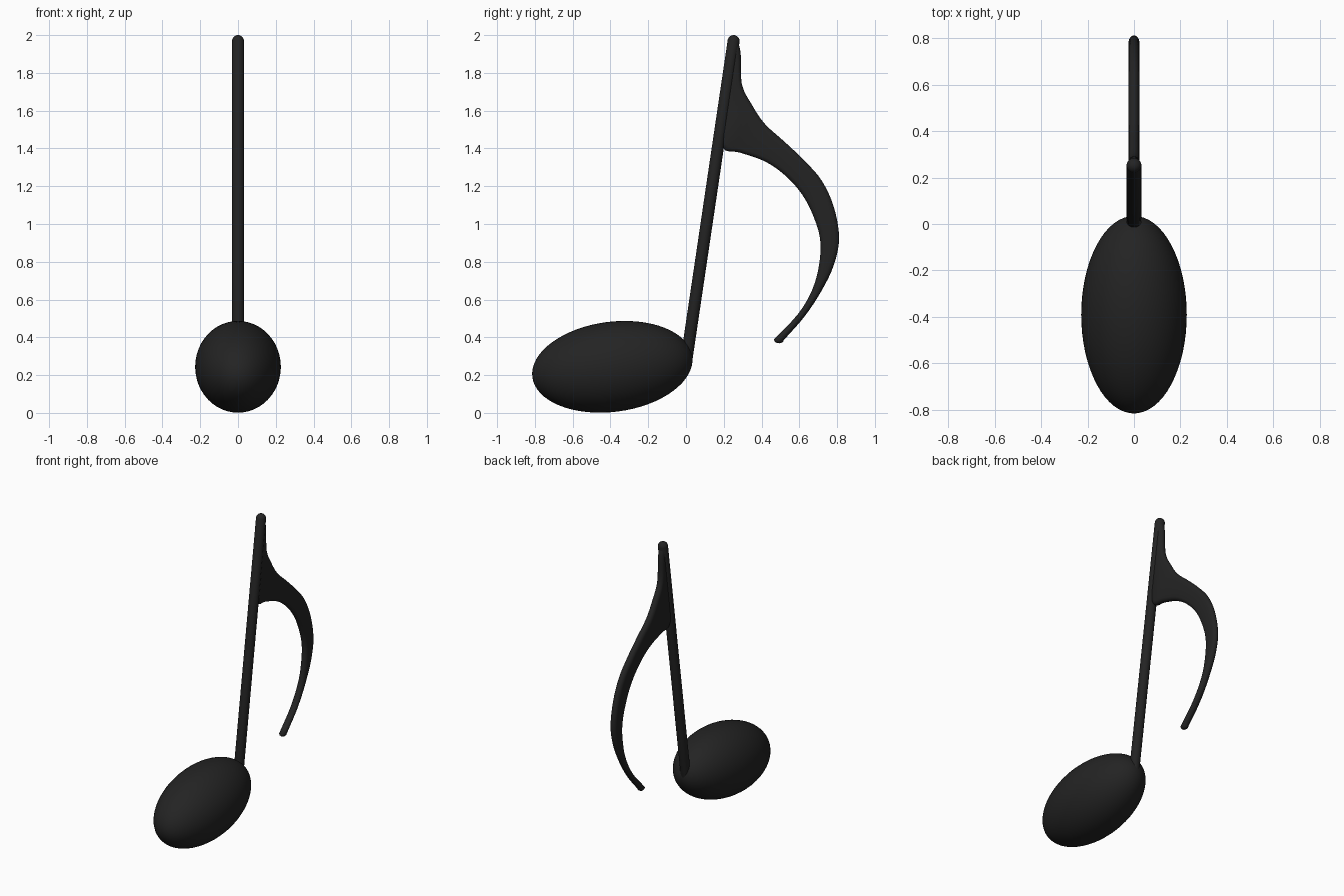
import bpy, bmesh, math
from mathutils import Vector, Matrix

if "Cube" in bpy.data.objects:
    bpy.data.objects.remove(bpy.data.objects["Cube"])

black = bpy.data.materials.new("matte black")
black.diffuse_color = (0.017, 0.017, 0.017, 1)
black.use_nodes = True
black.node_tree.nodes["Principled BSDF"].inputs["Base Color"].default_value = black.diffuse_color


def finish(bm, name):
    bmesh.ops.recalc_face_normals(bm, faces=bm.faces[:])
    for f in bm.faces:
        f.smooth = True
    me = bpy.data.meshes.new(name)
    bm.to_mesh(me)
    bm.free()
    me.materials.append(black)
    ob = bpy.data.objects.new(name, me)
    bpy.context.collection.objects.link(ob)
    return ob


# Note head: tilted ellipsoid with its poles along y
bm = bmesh.new()
bmesh.ops.create_uvsphere(bm, u_segments=48, v_segments=32, radius=1)
bm.transform(Matrix.Translation((0, -0.39, 0.244))
             @ Matrix.Rotation(0.129, 4, 'X')
             @ Matrix.Diagonal((0.227, 0.427, 0.2385, 1))
             @ Matrix.Rotation(math.pi / 2, 4, 'X'))
finish(bm, "note_head")

# Stem: leaning capsule
low, high = Vector((0, 0.002, 0.28)), Vector((0, 0.252, 1.968))
bm = bmesh.new()
bmesh.ops.create_uvsphere(bm, u_segments=32, v_segments=13, radius=0.032)
for v in bm.verts:
    if v.co.z > 0:
        v.co.z += (high - low).length
turn = Vector((0, 0, 1)).rotation_difference(high - low).to_matrix().to_4x4()
bm.transform(Matrix.Translation(low) @ turn)
finish(bm, "stem")

# Flag: rounded section lofted between outer and inner edges (y, z)
outer = [(.275, 1.97), (.290, 1.90), (.296, 1.74), (.35, 1.63), (.418, 1.53),
         (.524, 1.434), (.63, 1.333), (.72, 1.228), (.783, 1.09), (.811, .926),
         (.783, .783), (.72, .65), (.63, .513), (.518, .385)]
inner = [(.245, 1.96), (.235, 1.87), (.205, 1.62), (.192, 1.41), (.285, 1.378),
         (.40, 1.339), (.497, 1.28), (.593, 1.185), (.66, 1.074), (.709, .926),
         (.704, .783), (.667, .65), (.593, .524), (.465, .388)]


def smooth_path(pts, steps=4):
    p = [Vector(q) for q in pts]
    p = [2 * p[0] - p[1]] + p + [2 * p[-1] - p[-2]]
    out = []
    for i in range(1, len(p) - 2):
        a, b, c, d = p[i - 1:i + 3]
        for k in range(steps):
            t = k / steps
            out.append(0.5 * (2 * b + (c - a) * t + (2 * a - 5 * b + 4 * c - d) * t * t
                              + (3 * b - a - 3 * c + d) * t ** 3))
    return out + [p[-2]]


stations = [(o, i, 0.023) for o, i in zip(smooth_path(outer), smooth_path(inner))]
# Rounded tip
o, i, h = stations[-1]
mid, half = (o + i) / 2, (o - i) / 2
along = Vector((half.y, -half.x)).normalized()
if along.y > 0:
    along = -along
for ang in (30, 60, 80):
    s, c = math.sin(math.radians(ang)), math.cos(math.radians(ang))
    m = mid + along * 0.018 * s
    stations.append((m + half * c, m - half * c, h * c))

bm = bmesh.new()
N = 20
rings = []
for o, i, h in stations:
    mid, half = (o + i) / 2, (o - i) / 2
    r = min(half.length, 0.03)
    flat = half.length - r
    side = half.normalized()
    ring = []
    for k in range(N):
        a = 2 * math.pi * (k + 0.5) / N
        ca, sa = math.cos(a), math.sin(a)
        p = mid + side * (r * ca + math.copysign(flat, ca))
        ring.append(bm.verts.new((h * sa, p.x, p.y)))
    rings.append(ring)
for r0, r1 in zip(rings, rings[1:]):
    for k in range(N):
        n = (k + 1) % N
        bm.faces.new((r0[k], r0[n], r1[n], r1[k]))
bm.faces.new(rings[0])
bm.faces.new(rings[-1])
finish(bm, "flag")
